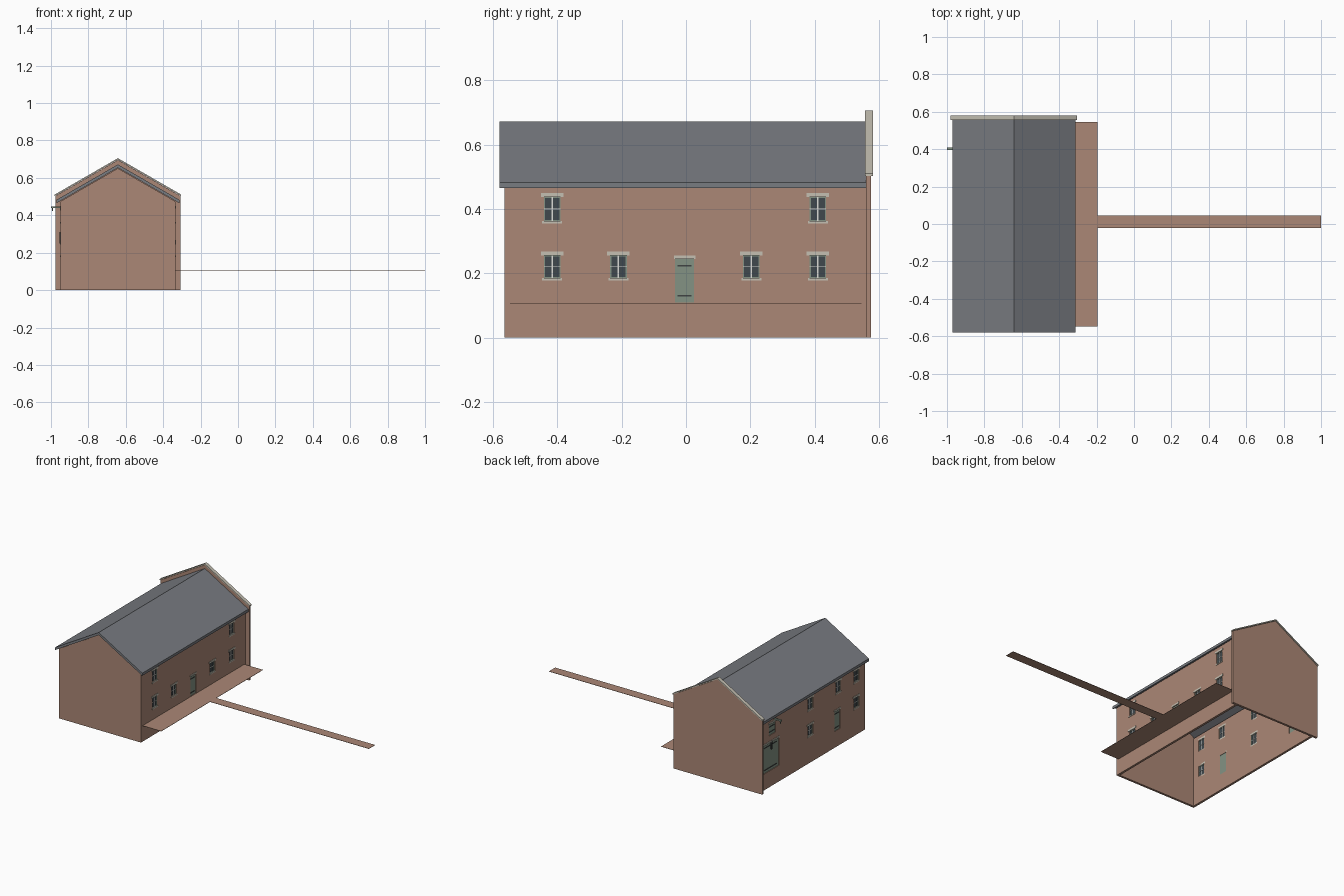
import bpy
import bmesh

cube = bpy.data.objects.get("Cube")
if cube:
    bpy.data.objects.remove(cube, do_unlink=True)


def material(name, rgb):
    m = bpy.data.materials.new(name)
    m.use_nodes = True
    m.diffuse_color = (*rgb, 1)
    m.node_tree.nodes["Principled BSDF"].inputs["Base Color"].default_value = (*rgb, 1)
    return m


BRICK = material("brick", (0.41, 0.245, 0.18))
SLATE = material("slate", (0.19, 0.20, 0.22))
STONE = material("pale stone", (0.56, 0.53, 0.45))
GLASS = material("dark glass", (0.05, 0.065, 0.075))
GREEN = material("sage green paint", (0.23, 0.29, 0.23))
WHITE = material("white paint", (0.72, 0.72, 0.68))
IRON = material("dark iron", (0.05, 0.055, 0.055))

MID = -0.642          # ridge line
HALF = 0.3075         # half width of the house
THICK = 0.015         # wall thickness
PITCH = 0.576


def finish(name, bm, mat):
    bmesh.ops.recalc_face_normals(bm, faces=bm.faces)
    mesh = bpy.data.meshes.new(name)
    bm.to_mesh(mesh)
    bm.free()
    mesh.materials.append(mat)
    ob = bpy.data.objects.new(name, mesh)
    bpy.context.collection.objects.link(ob)
    return ob


def add_box(bm, x, y, z):
    verts = bmesh.ops.create_cube(bm, size=1)["verts"]
    for v in verts:
        for i, (a, b) in enumerate((x, y, z)):
            v.co[i] = (a + b) / 2 + v.co[i] * (b - a)


def boxes(name, mat, parts):
    bm = bmesh.new()
    for part in parts:
        add_box(bm, *part)
    return finish(name, bm, mat)


def prism(name, mat, profile, y0, y1):
    """Extrude an outline in x and z along y."""
    bm = bmesh.new()
    face = bm.faces.new([bm.verts.new((MID + x, y0, z)) for x, z in profile])
    out = bmesh.ops.extrude_face_region(bm, geom=[face])["geom"]
    for v in out:
        if isinstance(v, bmesh.types.BMVert):
            v.co.y = y1
    return finish(name, bm, mat)


def gable(half, eave):
    return [(-half, 0), (half, 0), (half, eave), (0, eave + half * PITCH), (-half, eave)]


def chevron(half, eave, thick):
    peak = eave + half * PITCH
    return [(-half, eave), (0, peak), (half, eave),
            (half, eave - thick), (0, peak - thick), (-half, eave - thick)]


# Gables, roof and coping
prism("front_gable", BRICK, gable(HALF, 0.474), -0.565, -0.55)
prism("back_gable", BRICK, gable(0.335, 0.503), 0.56, 0.575)
prism("roof", SLATE, chevron(0.328, 0.483, 0.018), -0.58, 0.56)
prism("gable_coping", STONE, chevron(0.338, 0.511, 0.008), 0.557, 0.581)


def along(side, near, far):
    """Range in x, measured outward from the wall face on one side."""
    face = MID + side * HALF
    return tuple(sorted((face + side * near, face + side * far)))


def window(label, side, y, z, h):
    w = 0.026
    lo, hi = z - h, z + h
    ys = (y - w, y + w)
    boxes(label + "_glass", GLASS, [(along(side, -0.010, -0.006), ys, (lo, hi))])
    # Glazing bars and frame
    bar, depth = 0.0022, along(side, -0.012, -0.003)
    boxes(label + "_bars", WHITE, [
        (depth, (y - bar, y + bar), (lo, hi)),
        (depth, ys, (z - bar / 2, z + bar / 2))])
    boxes(label + "_frame", GREEN, [
        (depth, (y - w, y - w + 0.004), (lo, hi)),
        (depth, (y + w - 0.004, y + w), (lo, hi)),
        (depth, ys, (lo, lo + 0.003)),
        (depth, ys, (hi - 0.003, hi))])
    # Lintel and sill
    proud = along(side, -THICK, 0.003)
    boxes(label + "_lintel", STONE, [(proud, (y - 0.035, y + 0.035), (hi, hi + 0.013))])
    boxes(label + "_sill", STONE, [(proud, (y - 0.031, y + 0.031), (lo - 0.008, lo))])
    return (along(side, -0.05, 0.05), ys, (lo, hi))


def door(label, side, y0, y1, z0, z1):
    boxes(label, GREEN, [(along(side, -0.012, -0.004), (y0, y1), (z0, z1))])
    boxes(label + "_lintel", STONE, [
        (along(side, -THICK, 0.003), (y0 - 0.004, y1 + 0.004), (z1, z1 + 0.011))])
    # Strap hinges
    inset = (y1 - y0) * 0.13
    boxes(label + "_hinges", IRON, [
        (along(side, -0.004, -0.001), (y0 + inset, y1 - inset), (z - 0.0025, z + 0.0025))
        for z in (z0 + 0.02, z1 - 0.02)])
    return (along(side, -0.05, 0.05), (y0, y1), (z0, z1))


def side_wall(name, side, openings):
    wall = boxes(name, BRICK, [(along(side, -THICK, 0), (-0.55, 0.56), (0, 0.474))])
    cutter = boxes(name + "_cutter", BRICK, openings)
    mod = wall.modifiers.new("openings", "BOOLEAN")
    mod.object = cutter
    mod.solver = "EXACT"
    bpy.context.view_layer.objects.active = wall
    bpy.ops.object.modifier_apply(modifier=mod.name)
    bpy.data.objects.remove(cutter, do_unlink=True)


UPPER, LOWER = (0.400, 0.037), (0.2205, 0.0345)

# Left side, facing the path
cuts = [window(f"left_upper_window_{i}", 1, y, *UPPER) for i, y in enumerate((-0.416, 0.41))]
cuts += [window(f"left_lower_window_{i}", 1, y, *LOWER)
         for i, y in enumerate((-0.416, -0.21, 0.203, 0.41))]
cuts.append(door("left_door", 1, -0.034, 0.025, 0.11, 0.244))
side_wall("left_wall", 1, cuts)

# Right side, with the loading doors
cuts = [window(f"right_upper_window_{i}", -1, y, *UPPER) for i, y in enumerate((-0.475, -0.28, 0.02))]
cuts += [window(f"right_lower_window_{i}", -1, y, *LOWER) for i, y in enumerate((-0.475, 0.02))]
cuts.append(door("right_door", -1, -0.30, -0.24, 0.11, 0.244))
cuts.append(door("loading_door", -1, 0.355, 0.535, 0.11, 0.30))
cuts.append(door("hoist_door", -1, 0.395, 0.465, 0.35, 0.425))
side_wall("right_wall", -1, cuts)

# Door handle and hoist beam with hook
boxes("loading_door_handle", IRON, [(along(-1, -0.004, 0.004), (0.435, 0.441), (0.25, 0.31))])
boxes("hoist", GREEN, [
    (along(-1, -THICK, 0.0505), (0.396, 0.408), (0.438, 0.447)),
    (along(-1, 0.040, 0.046), (0.399, 0.405), (0.422, 0.438))])

# Terrace and path
boxes("terrace", BRICK, [((-0.335, -0.195), (-0.547, 0.546), (0.106, 0.108))])
boxes("path", BRICK, [((-0.195, 1.0), (-0.022, 0.045), (0.106, 0.108))])
